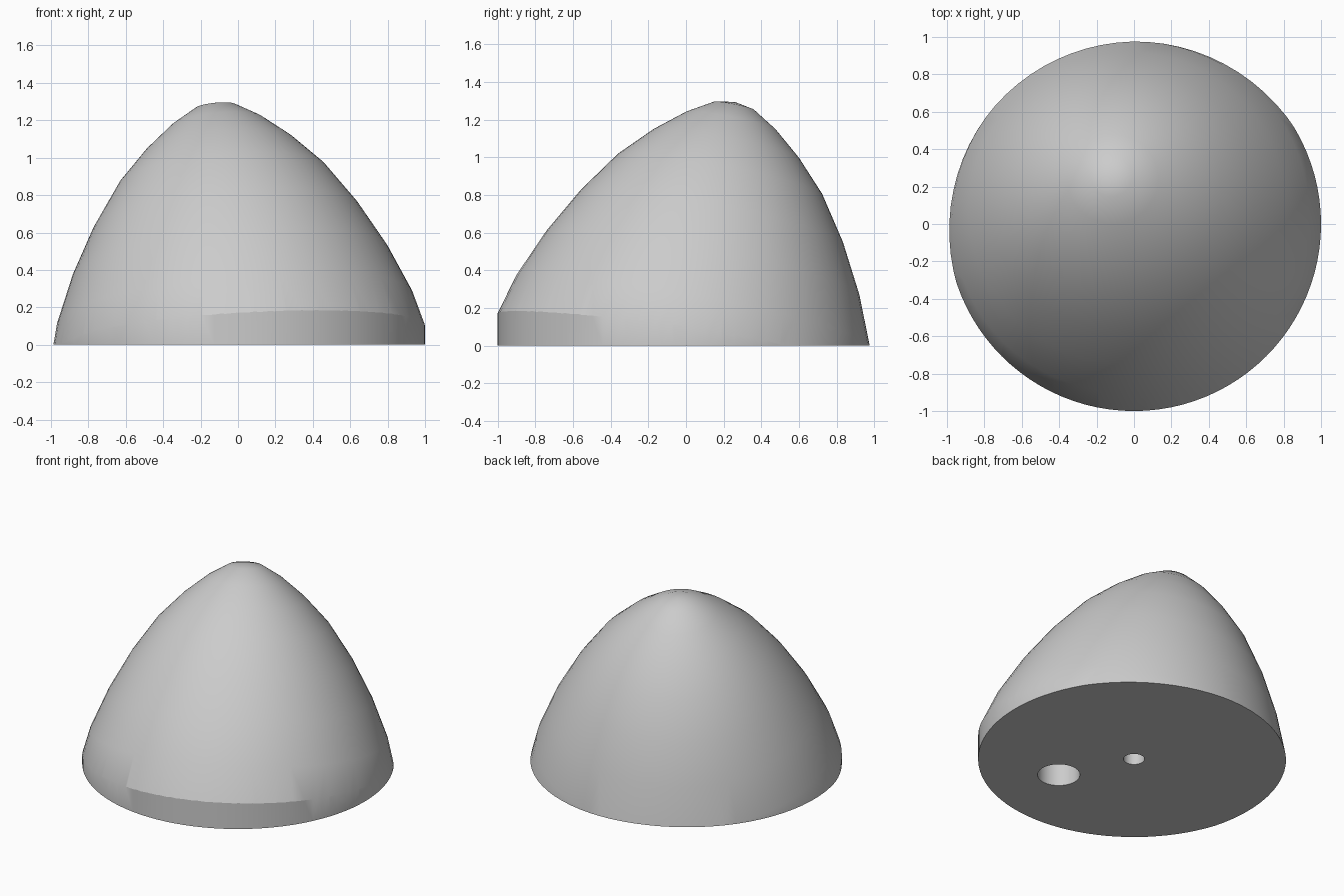
import bpy
import bmesh
import math
from mathutils import Vector

if "Cube" in bpy.data.objects:
    bpy.data.objects.remove(bpy.data.objects["Cube"], do_unlink=True)

grey = bpy.data.materials.new("plain grey")
grey.use_nodes = True
colour = (0.6, 0.6, 0.6, 1)
grey.diffuse_color = colour
grey.node_tree.nodes["Principled BSDF"].inputs["Base Color"].default_value = colour


def make_object(name, bm):
    bmesh.ops.recalc_face_normals(bm, faces=bm.faces)
    mesh = bpy.data.meshes.new(name)
    bm.to_mesh(mesh)
    bm.free()
    mesh.materials.append(grey)
    obj = bpy.data.objects.new(name, mesh)
    bpy.context.collection.objects.link(obj)
    return obj


def cylinder(name, x, y, radius, bottom, top, sides):
    bm = bmesh.new()
    bmesh.ops.create_cone(bm, cap_ends=True, segments=sides, radius1=radius,
                          radius2=radius, depth=top - bottom)
    bmesh.ops.translate(bm, verts=bm.verts, vec=(x, y, (top + bottom) / 2))
    obj = make_object(name, bm)
    obj.hide_render = True
    return obj


# Leaning dome: (radius, height) rings turned around a tilted axis
profile = [(1.08, -0.32), (1.02, -0.05), (0.957, 0.19), (0.848, 0.45),
           (0.712, 0.70), (0.554, 0.93), (0.395, 1.096), (0.243, 1.222),
           (0.11, 1.303)]
SIDES = 72
bm = bmesh.new()
rings = []
for r, h in profile:
    angles = [math.tau * i / SIDES for i in range(SIDES)]
    rings.append([bm.verts.new((r * math.cos(a), r * math.sin(a), h)) for a in angles])
tip = bm.verts.new((0, 0, 1.325))
for i in range(SIDES):
    j = (i + 1) % SIDES
    for low, high in zip(rings, rings[1:]):
        bm.faces.new((low[i], low[j], high[j], high[i]))
    bm.faces.new((rings[-1][i], rings[-1][j], tip))
bm.faces.new(rings[0])
lean = Vector((0, 0, 1)).rotation_difference(Vector((-0.094, 0.2, 1)))
bmesh.ops.rotate(bm, verts=bm.verts, cent=(0, 0, 0), matrix=lean.to_matrix())
dome = make_object("leaning_dome", bm)

# Upright round wall and flat base, then two holes in the underside
cuts = [(cylinder("wall_cutter", 0, 0, 1, 0, 2, 96), "INTERSECT"),
        (cylinder("centre_hole_cutter", 0, 0, 0.068, -0.1, 0.4, 32), "DIFFERENCE"),
        (cylinder("side_hole_cutter", 0.24, -0.465, 0.136, -0.1, 0.4, 48), "DIFFERENCE")]
bpy.ops.object.select_all(action="DESELECT")
dome.select_set(True)
bpy.context.view_layer.objects.active = dome
for cutter, operation in cuts:
    mod = dome.modifiers.new(cutter.name, "BOOLEAN")
    mod.object = cutter
    mod.operation = operation
    mod.solver = "EXACT"
    bpy.ops.object.modifier_apply(modifier=mod.name)
    bpy.data.objects.remove(cutter, do_unlink=True)
bpy.ops.object.shade_smooth_by_angle(angle=math.radians(25))
